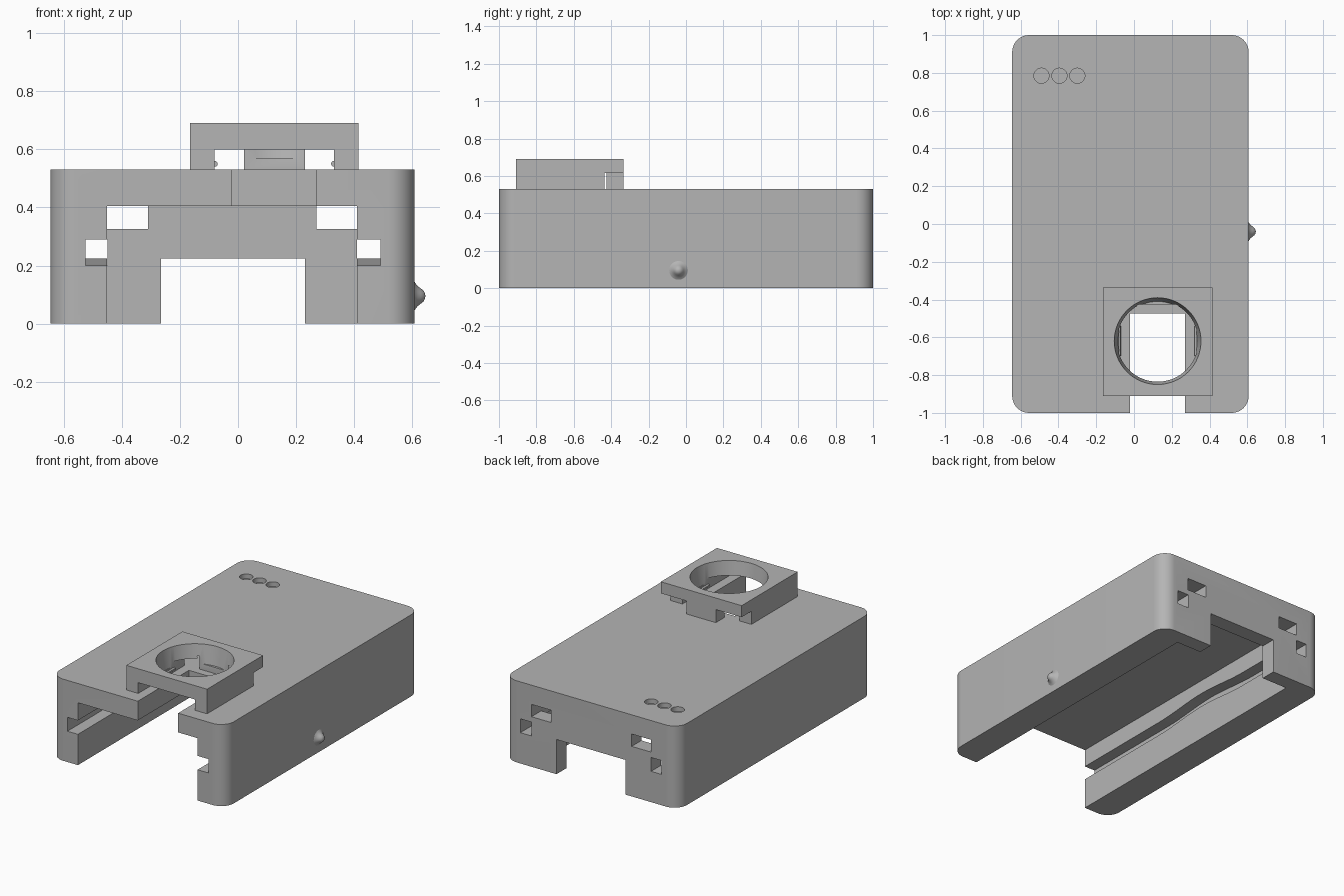
import bpy, bmesh, math
from mathutils import Matrix, Vector

if "Cube" in bpy.data.objects:
    bpy.data.objects.remove(bpy.data.objects["Cube"], do_unlink=True)

grey = bpy.data.materials.new("plain grey")
grey.use_nodes = True
grey.diffuse_color = (0.46, 0.46, 0.46, 1)
grey.node_tree.nodes["Principled BSDF"].inputs["Base Color"].default_value = grey.diffuse_color


def finish(name, bm):
    bmesh.ops.recalc_face_normals(bm, faces=bm.faces)
    mesh = bpy.data.meshes.new(name)
    bm.to_mesh(mesh)
    bm.free()
    mesh.materials.append(grey)
    ob = bpy.data.objects.new(name, mesh)
    bpy.context.collection.objects.link(ob)
    return ob


def box(name, x, y, z, corner=0):
    bm = bmesh.new()
    bmesh.ops.create_cube(bm, size=1)
    for v in bm.verts:
        v.co = Vector([a[0] if c < 0 else a[1] for a, c in zip((x, y, z), v.co)])
    if corner:
        upright = [e for e in bm.edges if abs(e.verts[0].co.z - e.verts[1].co.z) > 0.01]
        bmesh.ops.bevel(bm, geom=upright, offset=corner, segments=10, profile=0.5, affect='EDGES')
    return finish(name, bm)


def cone(name, x, y, z, r_low, r_high, sides=64):
    bm = bmesh.new()
    bmesh.ops.create_cone(bm, cap_ends=True, segments=sides, radius1=r_low, radius2=r_high,
                          depth=z[1] - z[0],
                          matrix=Matrix.Translation((x, y, (z[0] + z[1]) / 2)))
    return finish(name, bm)


def prism(name, outline, x):
    # outline of (y, z) points extruded along x
    bm = bmesh.new()
    face = bm.faces.new([bm.verts.new((x[0], py, pz)) for py, pz in outline])
    ext = bmesh.ops.extrude_face_region(bm, geom=[face])
    moved = [g for g in ext["geom"] if isinstance(g, bmesh.types.BMVert)]
    bmesh.ops.translate(bm, verts=moved, vec=(x[1] - x[0], 0, 0))
    return finish(name, bm)


def combine(target, tool, operation='DIFFERENCE'):
    tool.hide_render = True
    mod = target.modifiers.new("cut", 'BOOLEAN')
    mod.operation = operation
    mod.solver = 'EXACT'
    mod.object = tool
    bpy.context.view_layer.objects.active = target
    bpy.ops.object.modifier_apply(modifier=mod.name)
    bpy.data.objects.remove(tool, do_unlink=True)


def smooth(ob):
    bpy.ops.object.select_all(action='DESELECT')
    ob.select_set(True)
    bpy.context.view_layer.objects.active = ob
    bpy.ops.object.shade_smooth_by_angle(angle=math.radians(30))


# Housing with a channel open to the front and below
LEFT, RIGHT = 0.41, -0.45
body = box("housing", (-0.645, 0.607), (-1, 1), (0, 0.53), corner=0.09)
combine(body, box("channel", (RIGHT, LEFT), (-1.1, 0.9), (-0.1, 0.405)))
combine(body, box("back_opening", (-0.265, 0.23), (0.85, 1.1), (-0.1, 0.225)))
combine(body, box("front_slot", (-0.02, 0.27), (-1.1, -0.475), (0.35, 0.6)))

# Upper windows in the back wall
for x in ((RIGHT, -0.31), (0.27, LEFT)):
    combine(body, box("back_window", x, (0.85, 1.1), (0.325, 0.405)))

# Side rail grooves with a gentle rise midway
def rise(y):
    t = (y - 0.1) / 0.4
    return 0.0125 * (1 + math.cos(math.pi * t)) if abs(t) < 1 else 0

stations = [-1.1] + [-0.3 + 0.05 * i for i in range(17)] + [1.1]
groove = [(y, 0.2 + rise(y)) for y in stations]
groove += [(y, 0.29 + rise(y)) for y in reversed(stations)]
for x in ((-0.525, RIGHT + 0.001), (LEFT - 0.001, 0.49)):
    combine(body, prism("rail_groove", groove, x))

# Three shallow round wells on the top
for i in range(3):
    combine(body, cone("top_well", -0.49 + 0.095 * i, 0.785, (0.5, 0.6), 0.04, 0.04, 32))
smooth(body)

# Raised mount: square plate on two legs, with a tapered round hole
mount = box("ring_mount", (-0.165, 0.415), (-0.91, -0.335), (0.53, 0.69))
combine(mount, box("underpass", (-0.08, 0.33), (-1, -0.2), (0.4, 0.6)))
combine(mount, box("rear_notch", (-0.3, 0.5), (-0.435, -0.2), (0.4, 0.615)))
combine(mount, box("rear_catch", (0.02, 0.23), (-0.425, -0.335), (0.53, 0.65)), 'UNION')
combine(mount, cone("lens_hole", 0.125, -0.62, (0.57, 0.71), 0.21, 0.233))
smooth(mount)

# Small snap ridges on the inner faces of the legs
for side, x in (("right", -0.08), ("left", 0.33)):
    ridge = cone(side + "_snap_ridge", 0, 0, (-0.08, 0.08), 0.01, 0.01, 12)
    ridge.data.transform(Matrix.Translation((x, -0.62, 0.55)) @ Matrix.Rotation(math.pi / 2, 4, 'X'))
    smooth(ridge)

# Flared pip on the left side
bm = bmesh.new()
profile = [(0.05, -0.005), (0.05, 0), (0.042, 0.005), (0.034, 0.012), (0.026, 0.022),
           (0.019, 0.031), (0.01, 0.036), (0, 0.038)]
points = [bm.verts.new((h + 0.607, r, 0)) for r, h in profile]
edges = [bm.edges.new(pair) for pair in zip(points, points[1:])]
bmesh.ops.spin(bm, geom=points + edges, cent=(0, 0, 0), axis=(1, 0, 0),
               angle=2 * math.pi, steps=32, use_merge=True)
bmesh.ops.remove_doubles(bm, verts=bm.verts, dist=0.0005)
bmesh.ops.translate(bm, verts=bm.verts, vec=(0, -0.04, 0.095))
pip = finish("side_pip", bm)
smooth(pip)
